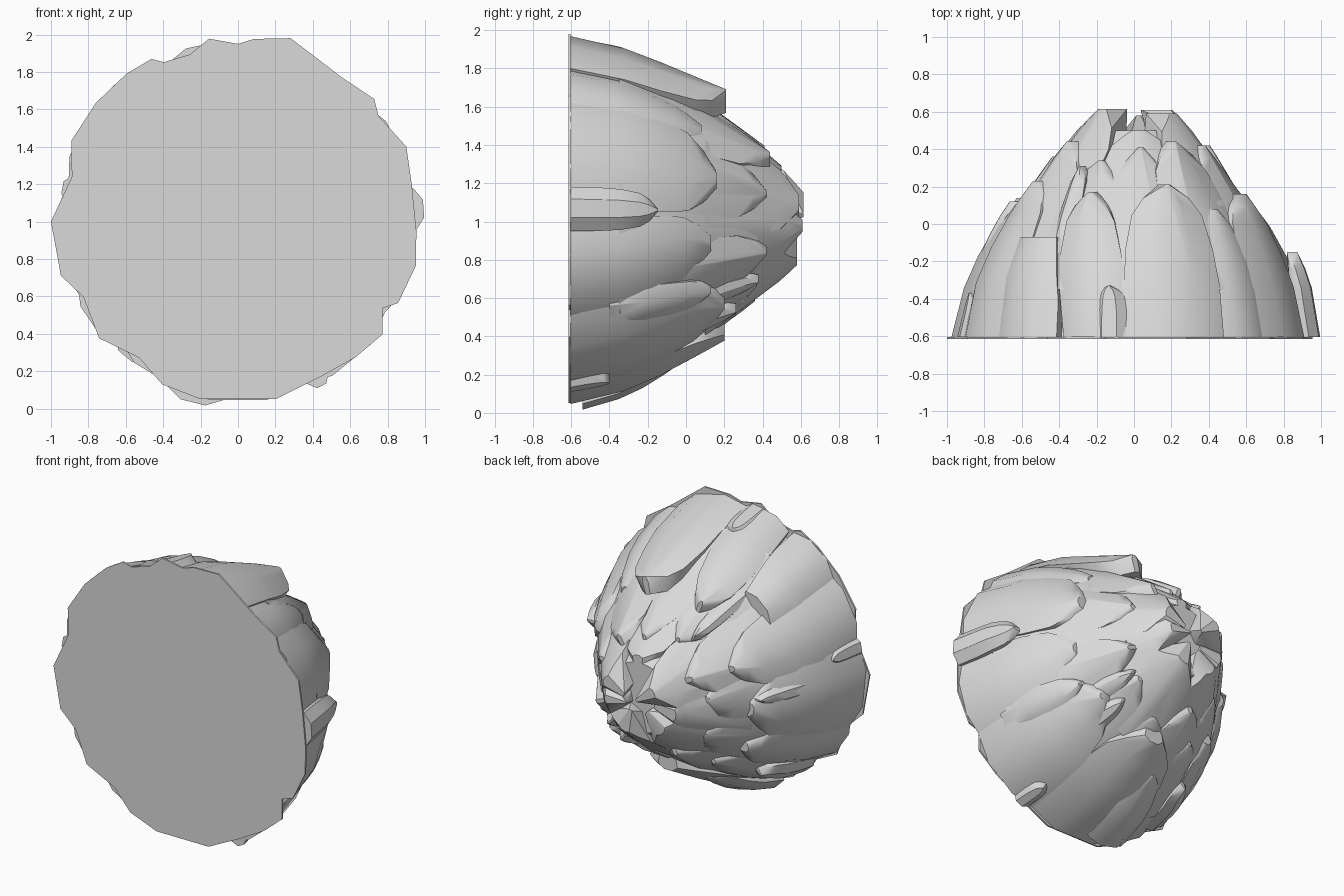
import bpy, bmesh, math, random
from mathutils import Vector

random.seed(11)
cube = bpy.data.objects.get("Cube")
if cube:
    bpy.data.objects.remove(cube, do_unlink=True)

stone = bpy.data.materials.new("pale grey stone")
stone.use_nodes = True
GREY = (0.7, 0.7, 0.7, 1)
stone.diffuse_color = GREY
stone.node_tree.nodes["Principled BSDF"].inputs["Base Color"].default_value = GREY

FRONT = -0.615
# Dome outline: depth and radius
PROFILE = [(-0.615, 0.98), (-0.3, 0.9), (-0.15, 0.82), (0, 0.725), (0.1, 0.64),
           (0.2, 0.56), (0.3, 0.475), (0.4, 0.39), (0.5, 0.3), (0.62, 0.17)]


def dome(y):
    for (y0, r0), (y1, r1) in zip(PROFILE, PROFILE[1:]):
        if y <= y1:
            return r0 + (r1 - r0) * (y - y0) / (y1 - y0)
    return PROFILE[-1][1]


def polar(angle, r, y):
    a = math.radians(angle)
    return Vector((r * math.cos(a), y, 1 + r * math.sin(a)))


def finish(name, bm):
    bmesh.ops.recalc_face_normals(bm, faces=bm.faces)
    mesh = bpy.data.meshes.new(name)
    bm.to_mesh(mesh)
    bm.free()
    mesh.materials.append(stone)
    obj = bpy.data.objects.new(name, mesh)
    bpy.context.collection.objects.link(obj)
    bpy.ops.object.select_all(action="DESELECT")
    obj.select_set(True)
    bpy.context.view_layer.objects.active = obj
    bpy.ops.object.shade_smooth_by_angle(angle=math.radians(32))


def shard(name, angle, half, start, tip, lift, scale=1.0, lean=0, depth=0.3,
          point=0.1, power=3):
    """Tapered slab that follows the dome and ends in an angular point."""
    bm = bmesh.new()
    skew = random.uniform(-0.3, 0.3)
    for t, width in ((0, 1), (0.35, 1), (0.58, 0.95), (0.8, 0.8), (0.91, 0.54), (1, 0)):
        width = max(width, point)
        y = start + (tip - start) * t
        r = dome(y) * scale + lift * t ** power
        # Keep shards near the apex from narrowing to needles
        spread = half * width * min(1.8, dome(start) / max(r, 0.2)) ** 0.5
        mid = angle + lean * t + skew * half * t * t
        for u in (-1, -0.4, 0.4, 1):
            bm.verts.new(polar(mid + u * spread, r * (1 - 0.045 * u ** 4), y))
        for u in (-0.9, 0.9):
            bm.verts.new(polar(mid + u * spread, max(r - depth * (1 - 0.6 * t), 0.01), y))
    hull = bmesh.ops.convex_hull(bm, input=bm.verts)
    loose = {v for v in hull["geom_interior"] if isinstance(v, bmesh.types.BMVert)}
    bmesh.ops.delete(bm, geom=list(loose), context="VERTS")
    finish(name, bm)


# Flat front: angle and radius of the irregular rim
RIM = [(12, .95), (24, .985), (37, .94), (42, .98), (54, .95), (74, 1.02), (85, .98),
       (90, .95), (99, .99), (106, .93), (115, .94), (118, .985), (127, .99), (140, .99),
       (154, .99), (165, .92), (180, 1), (197, .99), (206, .92), (220, .97), (234, .9),
       (245, .96), (258, .97), (282, .97), (298, .94), (311, .96), (322, .98), (329, .9),
       (333, .96), (346, .98), (357, .955)]
bm = bmesh.new()
face = bm.faces.new([bm.verts.new(polar(a, r, FRONT)) for a, r in RIM])
ext = bmesh.ops.extrude_face_region(bm, geom=[face])
for v in ext["geom"]:
    if isinstance(v, bmesh.types.BMVert):
        v.co.y += 0.012
finish("flat_front", bm)

# Solid core beneath the shards
bm = bmesh.new()
rings = [[bm.verts.new(polar(i * 15, dome(y) * 0.9, y - 0.03 * (y > 0))) for i in range(24)]
         for y in (-0.605, -0.3, -0.15, 0, 0.1, 0.2, 0.3, 0.4, 0.5, 0.53)]
for lo, hi in zip(rings, rings[1:]):
    for i in range(24):
        j = (i + 1) % 24
        bm.faces.new((lo[i], lo[j], hi[j], hi[i]))
bm.faces.new(rings[0])
bm.faces.new(rings[-1])
finish("core", bm)

# Outer ring: angle, half width, tip depth, tip lift, scale, lean, blunt tip width
OUTER = [(76, 17, .21, .16, 1, 0, .1), (102, 12, .17, .08, .99, 9, .1),
         (128, 12, -.07, .02, 1.01, 2, .75), (152, 17, .23, .06, .99, 4, .1),
         (186, 20, .14, .02, 1, 0, .2), (214, 14, .1, .04, .98, 0, .2),
         (239, 13, .16, .04, .96, 0, .1), (270, 23, .2, .07, .99, 0, .25),
         (309, 19, .2, .08, .99, 4, .1), (343, 16, .13, .02, .985, 3, .2),
         (26, 20, .16, .06, .98, 0, .15), (50, 11, .08, .02, .97, 0, .3)]
for i, (a, w, tip, lift, scale, lean, point) in enumerate(OUTER):
    shard(f"outer_shard_{i + 1}", a, w, -0.604, tip, lift, scale, lean, point=point)

# Middle ring: angle, half width, tip depth, tip lift
MIDDLE = [(88, 14, .41, .03), (55, 18, .44, .08), (20, 18, .42, .05), (350, 18, .38, .01),
          (333, 15, .42, .08), (304, 18, .37, .03), (274, 17, .26, .0), (246, 17, .36, .04),
          (215, 20, .33, .02), (180, 20, .36, .03), (150, 20, .44, .07), (118, 14, .34, .02)]
for i, (a, w, tip, lift) in enumerate(MIDDLE):
    shard(f"middle_shard_{i + 1}", a, w, -0.35, tip, lift, 0.965)

# Crown of shards around the apex
CROWN = [(150, 30, .615, .05), (30, 32, .59, .05), (300, 34, .58, .03), (85, 24, .5, .0),
         (225, 32, .54, .02), (348, 26, .61, .03), (190, 26, .52, .02)]
for i, (a, w, tip, lift) in enumerate(CROWN):
    shard(f"crown_shard_{i + 1}", a, w, 0.1, tip, lift, 0.97, depth=0.42, point=0.25)

# Small chips: angle, half width, start, tip, lift, scale
CHIPS = [(98, 6, -.604, -.33, .02, .99), (4, 7, -.604, -.15, .04, 1.02),
         (169, 5, -.604, -.37, 0, .98), (327, 8, -.4, .13, .09, .96),
         (297, 4, -.604, -.4, .01, 1.01), (122, 5, -.1, .31, .08, .96),
         (178, 5, -.3, .12, .06, .97), (230, 7, -.5, -.1, .04, .99),
         (256, 10, -.54, .0, -.02, 1.04), (305, 6, -.15, .26, .09, .96),
         (318, 6, 0, .38, .08, .96)]
for i, (a, w, start, tip, lift, scale) in enumerate(CHIPS):
    shard(f"chip_{i + 1}", a, w, start, tip, lift, scale, depth=0.14, power=1)
